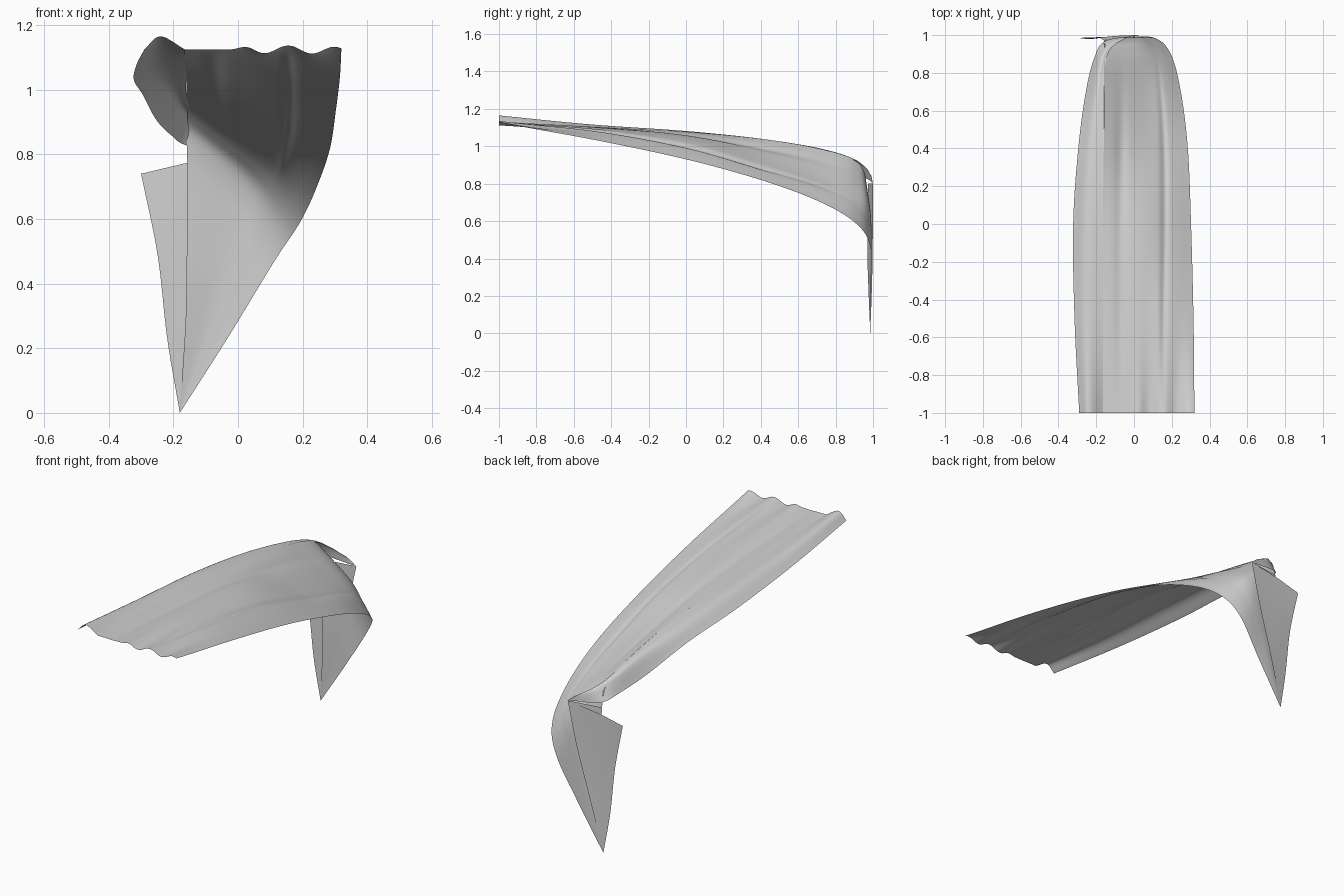
import bpy
import math
from mathutils import Vector

cloth = bpy.data.materials.new("cloth_grey")
cloth.diffuse_color = (0.65, 0.65, 0.65, 1)


def spline(pts, t):
    """Smooth point through pts, t from 0 to 1."""
    pts = [Vector(p) for p in pts]
    pts = [2 * pts[0] - pts[1]] + pts + [2 * pts[-1] - pts[-2]]
    s = t * (len(pts) - 3)
    i = min(int(s), len(pts) - 4)
    f = s - i
    a, b, c, d = pts[i:i + 4]
    return 0.5 * (2 * b + (c - a) * f + (2 * a - 5 * b + 4 * c - d) * f * f
                  + (3 * b - a - 3 * c + d) * f ** 3)


def linear(pts, t):
    s = t * (len(pts) - 1)
    i = min(int(s), len(pts) - 2)
    return pts[i].lerp(pts[i + 1], s - i)


def sheet(name, curves, nu, nt, across=spline, detail=None):
    """Loft a sheet of cloth across a family of lengthwise curves."""
    verts, faces = [], []
    for j in range(nt + 1):
        row = [spline(c, j / nt) for c in curves]
        for i in range(nu + 1):
            p = across(row, i / nu)
            if detail:
                p.z += detail(p, i / nu)
            p.y = max(-1, min(1, p.y))
            p.z = max(0, p.z)
            verts.append(p)
    w = nu + 1
    for j in range(nt):
        for i in range(nu):
            k = j * w + i
            faces.append((k, k + 1, k + 1 + w, k + w))
    me = bpy.data.meshes.new(name)
    me.from_pydata([tuple(v) for v in verts], [], faces)
    me.materials.append(cloth)
    me.polygons.foreach_set("use_smooth", [True] * len(me.polygons))
    ob = bpy.data.objects.new(name, me)
    bpy.context.collection.objects.link(ob)
    return ob


def folds(p, u):
    """Wavy hem at the front plus two long shallow creases."""
    hem = 0.012 * math.cos(2 * math.pi * (p.x - 0.01) / 0.145)
    z = hem * math.exp(-(p.y + 1) / 0.25) * max(0, min(1, (p.x + 0.02) / 0.06))
    fade = max(0, min(1, (0.9 - p.y) / 0.5)) * min(1, (p.y + 1.05) / 0.5)
    for centre in (0.14, 0.57):
        z -= 0.01 * fade * math.exp(-((u - centre) / 0.045) ** 2)
    return z


tip = (-0.18, 0.985, 0)
shared = [(-0.165, -1, 1.125), (-0.165, -0.5, 1.105), (-0.165, 0, 1.078),
          (-0.16, 0.4, 1.04), (-0.16, 0.7, 0.99)]

# Main drape: long canopy sloping down to the right, bending over diagonally to a point
main = [
    shared + [(-0.157, 0.9, 0.925), (-0.158, 0.965, 0.8), (-0.157, 0.97, 0.4), tip],
    [(0.05, -1, 1.125), (0.05, -0.5, 1.1), (0.05, 0, 1.045), (0.05, 0.4, 0.94),
     (0.05, 0.7, 0.85), (0.04, 0.9, 0.775), (0.0, 0.982, 0.68), (-0.08, 0.985, 0.36), tip],
    [(0.19, -1, 1.125), (0.195, -0.5, 1.08), (0.2, 0, 0.985), (0.195, 0.4, 0.87),
     (0.17, 0.7, 0.775), (0.135, 0.9, 0.675), (0.065, 0.985, 0.56), (-0.045, 0.988, 0.3), tip],
    [(0.32, -1, 1.12), (0.315, -0.5, 1.035), (0.302, 0, 0.93), (0.285, 0.4, 0.82),
     (0.248, 0.7, 0.71), (0.195, 0.9, 0.595), (0.11, 0.985, 0.465), (-0.03, 0.988, 0.235), tip],
]
sheet("main_drape", main, 90, 110, detail=folds)

# Side drape: raised pleat along the left, gathered in behind the bend
side = [
    [(-0.29, -1, 1.125), (-0.315, -0.5, 1.075), (-0.322, 0, 1.03), (-0.295, 0.4, 0.985),
     (-0.255, 0.7, 0.91), (-0.21, 0.88, 0.862), (-0.15, 0.97, 0.825), (0.03, 0.998, 0.8)],
    [(-0.24, -1, 1.165), (-0.25, -0.5, 1.115), (-0.25, 0, 1.078), (-0.235, 0.4, 1.035),
     (-0.205, 0.7, 0.985), (-0.175, 0.88, 0.935), (-0.11, 0.965, 0.88), (0.0, 0.995, 0.825)],
    shared + [(-0.145, 0.88, 0.935), (-0.1, 0.95, 0.89), (-0.03, 0.99, 0.845)],
]
sheet("side_drape", side, 24, 80)

# Back flap: hanging corner folded out to the left behind the drape
flap = [
    [(-0.30, 0.985, 0.74), (-0.249, 0.98, 0.49), (-0.219, 0.98, 0.23), tip],
    [(-0.165, 0.99, 0.772), (-0.17, 0.988, 0.52), (-0.175, 0.986, 0.26), tip],
    [(0.03, 1, 0.8), (-0.025, 0.999, 0.56), (-0.105, 0.995, 0.28), tip],
    [(-0.155, 0.972, 0.8), (-0.158, 0.972, 0.53), (-0.163, 0.975, 0.26), tip],
]
sheet("back_flap", flap, 24, 40, across=linear)

for ob in bpy.context.collection.objects:
    ob.select_set(True)
    bpy.context.view_layer.objects.active = ob
bpy.ops.object.shade_smooth_by_angle(angle=math.radians(50))
